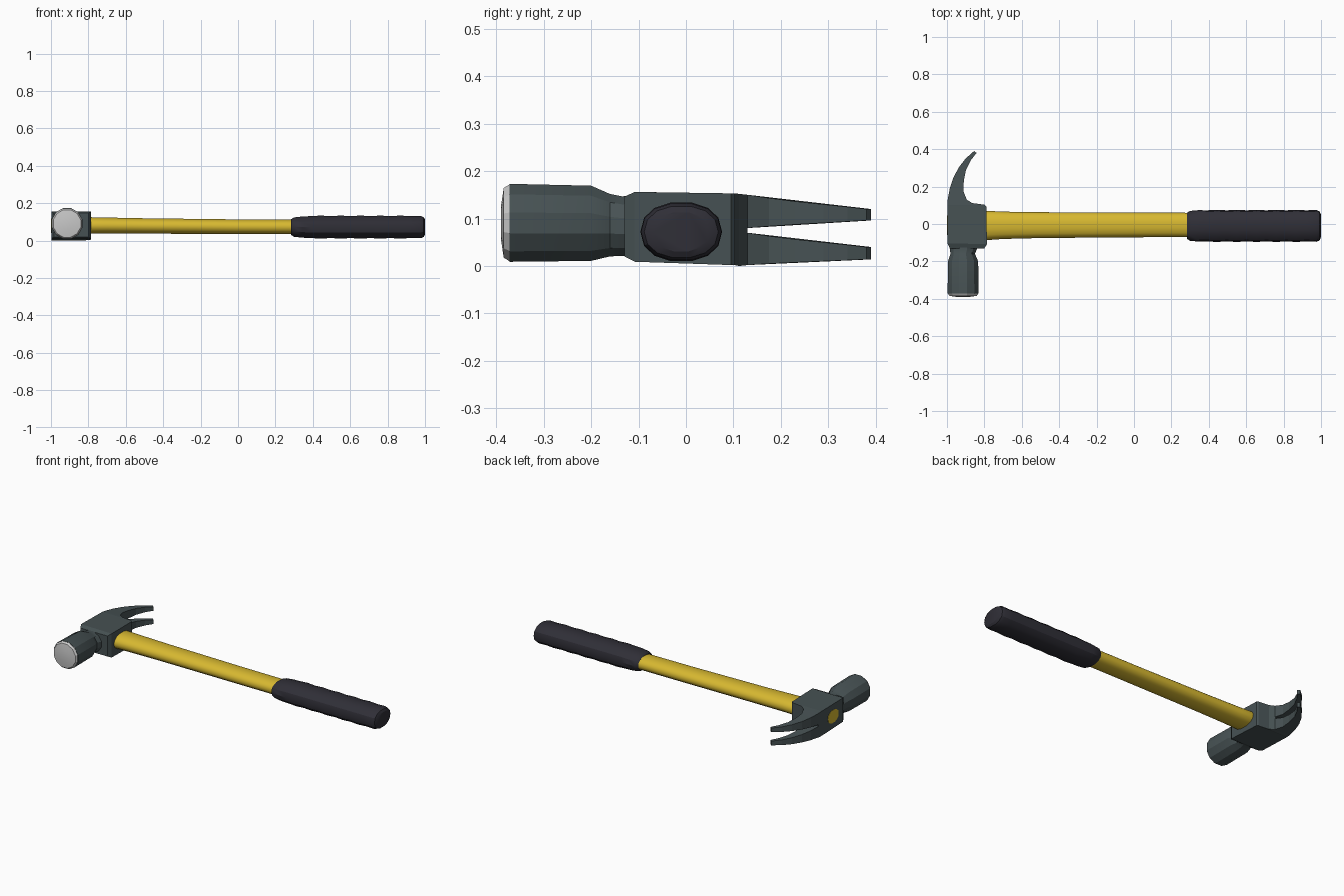
import bpy, bmesh, math

if "Cube" in bpy.data.objects:
    bpy.data.objects.remove(bpy.data.objects["Cube"])


def material(name, rgb):
    m = bpy.data.materials.new(name)
    m.diffuse_color = (*rgb, 1)
    m.use_nodes = True
    m.node_tree.nodes["Principled BSDF"].inputs["Base Color"].default_value = m.diffuse_color
    return m


DARK = material("dark slate metal", (0.062, 0.083, 0.087))
STEEL = material("bright steel", (0.58, 0.58, 0.58))
YELLOW = material("yellow handle", (0.68, 0.48, 0.03))
RUBBER = material("black rubber", (0.029, 0.028, 0.038))


def loft(name, rings, mat, angle=None):
    """Skin a list of equal-length rings into a closed solid."""
    bm = bmesh.new()
    loops = [[bm.verts.new(p) for p in r] for r in rings]
    n = len(loops[0])
    for a, b in zip(loops, loops[1:]):
        for i in range(n):
            j = (i + 1) % n
            bm.faces.new((a[i], a[j], b[j], b[i]))
    bm.faces.new(loops[0])
    bm.faces.new(loops[-1])
    bmesh.ops.recalc_face_normals(bm, faces=bm.faces)
    me = bpy.data.meshes.new(name)
    bm.to_mesh(me)
    bm.free()
    me.materials.append(mat)
    ob = bpy.data.objects.new(name, me)
    bpy.context.collection.objects.link(ob)
    if angle:
        bpy.ops.object.select_all(action='DESELECT')
        ob.select_set(True)
        bpy.context.view_layer.objects.active = ob
        bpy.ops.object.shade_smooth_by_angle(angle=math.radians(angle))
    return ob


def oval_x(x, cy, cz, ry, rz, n=14, p=0.9):
    """Slightly squared oval ring facing along x."""
    def s(v):
        return math.copysign(abs(v) ** p, v)
    return [(x, cy + ry * s(math.cos(2 * math.pi * i / n)),
             cz + rz * s(math.sin(2 * math.pi * i / n))) for i in range(n)]


def ring_y(y, cx, cz, rx, rz, n=12):
    """Round ring facing along y."""
    return [(cx + rx * math.cos(2 * math.pi * (i + .5) / n), y,
             cz + rz * math.sin(2 * math.pi * (i + .5) / n)) for i in range(n)]


def rect(outer, inner, z0, z1):
    return [(*outer, z0), (*inner, z0), (*inner, z1), (*outer, z1)]


# Head block around the handle, with a chamfered front end, up to the claw root
block = [((-0.985, -0.130), (-0.80, -0.130), 0.020, 0.146),
         ((-0.998, -0.103), (-0.786, -0.108), 0.009, 0.156),
         ((-0.998, 0.095), (-0.790, 0.095), 0.002, 0.153),
         ((-0.998, 0.102), (-0.800, 0.103), 0.002, 0.153),
         ((-0.997, 0.112), (-0.865, 0.112), 0.0, 0.152),
         ((-0.996, 0.130), (-0.894, 0.130), 0.002, 0.150)]
loft("head_block", [rect(*s) for s in block], DARK)

# Two curved claw prongs separated by a widening slot
claw = [((-0.996, 0.130), (-0.894, 0.130)), ((-0.985, 0.190), (-0.912, 0.175)),
        ((-0.965, 0.250), (-0.910, 0.230)), ((-0.935, 0.305), (-0.898, 0.290)),
        ((-0.900, 0.350), (-0.873, 0.340)), ((-0.855, 0.390), (-0.842, 0.380))]
for name, inner0, inner1, edge0, edge1 in (
        ("upper_claw_prong", 0.080, 0.096, 0.150, 0.120),
        ("lower_claw_prong", 0.070, 0.040, 0.002, 0.014)):
    rings = []
    for o, i in claw:
        t = (o[1] - 0.13) / 0.26
        rings.append(rect(o, i, inner0 + (inner1 - inner0) * t,
                          edge0 + (edge1 - edge0) * t))
    loft(name, rings, DARK)

# Waisted neck and round poll
loft("neck_and_poll", [ring_y(*s) for s in (
    (-0.115, -0.912, 0.084, 0.076, 0.066),
    (-0.135, -0.912, 0.084, 0.074, 0.065),
    (-0.160, -0.916, 0.086, 0.068, 0.068),
    (-0.200, -0.914, 0.090, 0.084, 0.082),
    (-0.372, -0.914, 0.091, 0.085, 0.085))], DARK, 25)

# Slightly domed striking face
loft("striking_face", [ring_y(*s) for s in (
    (-0.370, -0.914, 0.091, 0.085, 0.085),
    (-0.384, -0.914, 0.091, 0.076, 0.076),
    (-0.390, -0.914, 0.091, 0.035, 0.035))], STEEL, 25)

# Handle, passing through the head and flush with its back
loft("handle", [oval_x(*s) for s in (
    (-1.000, -0.008, 0.080, 0.052, 0.040),
    (-0.900, -0.008, 0.080, 0.060, 0.042),
    (-0.800, -0.008, 0.081, 0.079, 0.045),
    (-0.700, -0.007, 0.080, 0.073, 0.044),
    (-0.500, -0.006, 0.078, 0.069, 0.042),
    (0.000, -0.005, 0.074, 0.066, 0.040),
    (0.320, -0.005, 0.073, 0.065, 0.040))], YELLOW, 35)

# Rubber grip with shallow finger ridges and rounded ends
grip = [(0.283, 0.070, 0.043), (0.300, 0.080, 0.053), (0.345, 0.084, 0.058)]
for k in range(11):
    d = 0.002 if k % 2 else -0.001
    grip.append((0.39 + 0.053 * k, 0.084 + d, 0.061 + d))
grip += [(0.975, 0.085, 0.061), (0.992, 0.078, 0.055), (1.0, 0.060, 0.042)]
loft("rubber_grip", [oval_x(x, -0.010, 0.072, ry, rz) for x, ry, rz in grip],
     RUBBER, 30)
